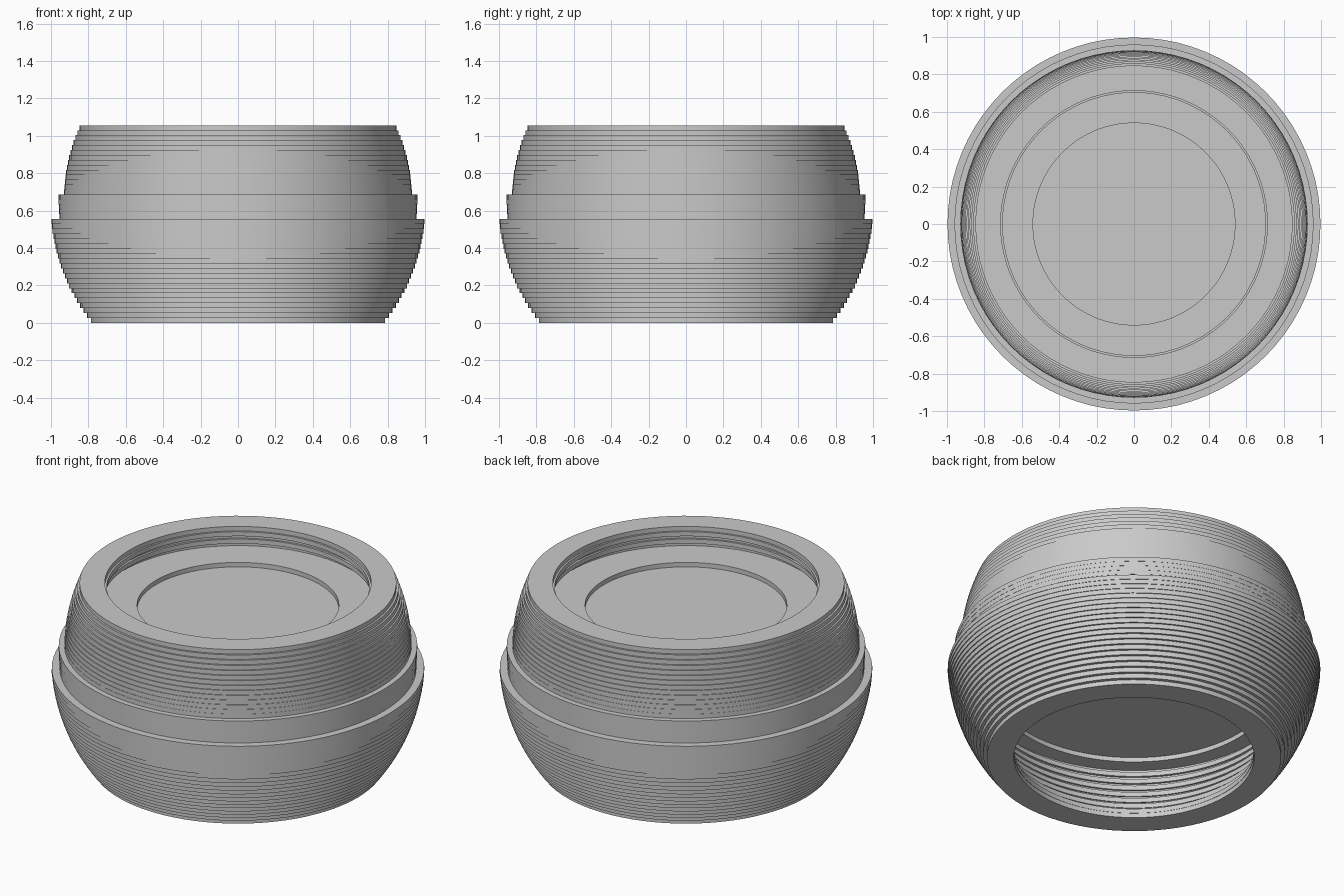
import bpy, bmesh, math

cube = bpy.data.objects.get("Cube")
if cube:
    bpy.data.objects.remove(cube, do_unlink=True)

STEP = 0.0264      # height of one layer
SEGMENTS = 80

grey = bpy.data.materials.new("plain grey")
grey.use_nodes = True
color = (0.59, 0.59, 0.59, 1)
grey.diffuse_color = color
grey.node_tree.nodes["Principled BSDF"].inputs["Base Color"].default_value = color


def lathe(name, profile):
    """Turn an (r, z) profile round the z axis, outside on the right of the path."""
    bm = bmesh.new()
    rings = []
    for r, z in profile:
        rings.append([bm.verts.new((r * math.cos(a), r * math.sin(a), z))
                      for a in (math.tau * i / SEGMENTS for i in range(SEGMENTS))])
    for low, high in zip(rings, rings[1:]):
        for i in range(SEGMENTS):
            j = (i + 1) % SEGMENTS
            bm.faces.new((low[i], low[j], high[j], high[i]))
    bmesh.ops.remove_doubles(bm, verts=bm.verts, dist=1e-5)
    mesh = bpy.data.meshes.new(name)
    bm.to_mesh(mesh)
    bm.free()
    mesh.materials.append(grey)
    obj = bpy.data.objects.new(name, mesh)
    bpy.context.collection.objects.link(obj)
    bpy.ops.object.select_all(action='DESELECT')
    obj.select_set(True)
    bpy.context.view_layer.objects.active = obj
    bpy.ops.object.shade_smooth_by_angle(angle=math.radians(30))
    return obj


def layers(radius, first, last):
    """Stepped wall: one vertical band per layer."""
    points = []
    for k in range(first, last):
        points += [(radius(k), k * STEP), (radius(k), (k + 1) * STEP)]
    return points


def bowl_radius(k):
    return min(1.0, math.sqrt(1 - (k * STEP - 0.618) ** 2) + 0.001)


def bowl_inner(k):
    # Rings alternate between narrow and wide
    return bowl_radius(k) - (0.166 if k % 2 else 0.144)


def collar_radius(k):
    return 0.955 + 0.0012 * (k - 21)


def lid_radius(k):
    return math.sqrt(0.93 ** 2 - ((k + 1) * STEP - 0.674) ** 2)


def lid_inner(k):
    return lid_radius(k) - (0.135 if k % 2 else 0.157)


# Bowl: ceiling step, hollow inside, then the stepped outside
ceiling = [(0, 16 * STEP), (0.733, 16 * STEP), (0.733, 15 * STEP)]
inside = layers(bowl_inner, 0, 15)[::-1]
lathe("bowl", ceiling + inside + layers(bowl_radius, 0, 21)
      + [(collar_radius(21), 21 * STEP)])

# Collar between bowl and lid
lathe("collar", layers(collar_radius, 21, 26) + [(lid_radius(26), 26 * STEP)])

# Lid: stepped dome, recess and shallow round dish in its floor
dish = [(0.54, 35 * STEP), (0.54, 34 * STEP), (0, 34 * STEP)]
lathe("lid", layers(lid_radius, 26, 40)
      + layers(lid_inner, 35, 40)[::-1] + dish)
